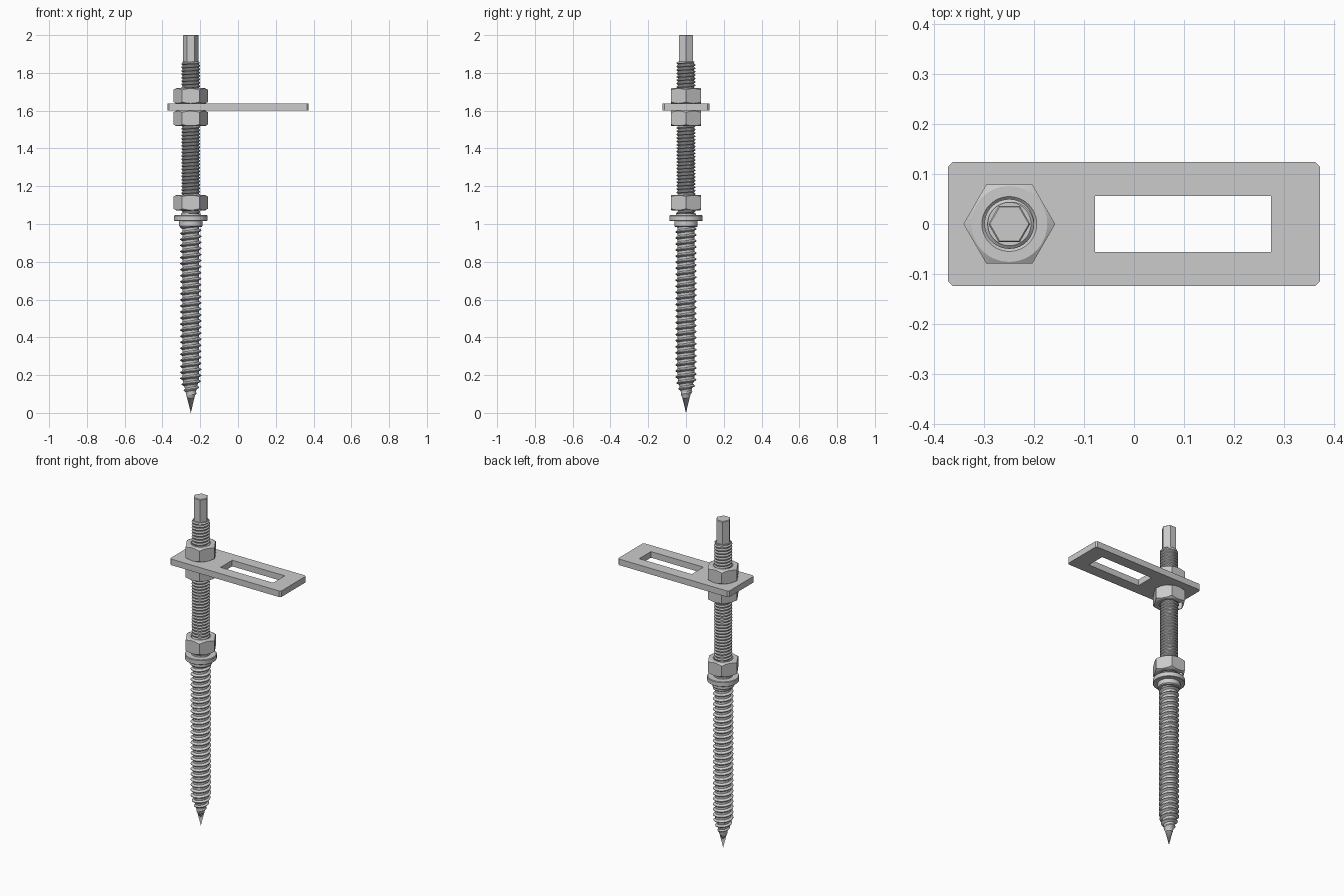
import bpy, bmesh, math
from mathutils import Matrix

if "Cube" in bpy.data.objects:
    bpy.data.objects.remove(bpy.data.objects["Cube"])

AX = -0.25  # x position of the bolt axis


def make_object(name, verts, faces, loc=(AX, 0, 0), smooth=True):
    me = bpy.data.meshes.new(name)
    me.from_pydata(verts, [], faces)
    bm = bmesh.new()
    bm.from_mesh(me)
    bmesh.ops.remove_doubles(bm, verts=bm.verts, dist=1e-6)
    bmesh.ops.recalc_face_normals(bm, faces=bm.faces)
    bm.to_mesh(me)
    bm.free()
    ob = bpy.data.objects.new(name, me)
    ob.location = loc
    bpy.context.collection.objects.link(ob)
    if smooth:
        activate(ob)
        bpy.ops.object.shade_smooth_by_angle(angle=math.radians(30))
    return ob


def activate(ob):
    bpy.ops.object.select_all(action='DESELECT')
    ob.select_set(True)
    bpy.context.view_layer.objects.active = ob


def lathe(name, profile, n=48, closed=False, smooth=True):
    """Revolve (radius, z) points; closed joins the last point to the first."""
    m = len(profile)
    verts = [(r * math.cos(math.tau * i / n), r * math.sin(math.tau * i / n), z)
             for i in range(n) for r, z in profile]
    faces = []
    for i in range(n):
        a, b = i * m, (i + 1) % n * m
        for j in range(m if closed else m - 1):
            k = (j + 1) % m
            faces.append((a + j, b + j, b + k, a + k))
    return make_object(name, verts, faces, smooth=smooth)


def thread(name, z0, z1, pitch, profile, core, depth, n=32):
    """Helical skin; profile = (fraction of pitch, fraction of depth)."""
    steps = int(((z1 - z0) / pitch + 1) * n)
    m = len(profile)
    verts, faces = [], []
    for i in range(steps + 1):
        t = math.tau * i / n
        for f, h in profile:
            z = min(max(z0 + pitch * (i / n + f - 1), z0), z1)
            r = core(z) + h * depth(z)
            verts.append((r * math.cos(t), r * math.sin(t), z))
    for i in range(steps):
        for j in range(m - 1):
            a, b = i * m + j, (i + 1) * m + j
            faces.append((a, b, b + 1, a + 1))
    return make_object(name, verts, faces)


def clamp(v):
    return max(0.0, min(1.0, v))


# wood screw half: tapered core, pointed tip and coarse thread
def wood_core(z):
    return 0.044 * clamp(z / 0.18)


lathe("screw_core", [(0, 0), (0.0435, 0.18), (0.0435, 1.86), (0, 1.86)])
thread("wood_thread", 0.08, 1.0, 0.032,
       [(0, 0), (0.4, 0), (0.65, 1), (0.75, 1), (1, 0)],
       wood_core,
       lambda z: 0.012 * clamp((z - 0.08) / 0.06) * clamp((1.0 - z) / 0.01))

# machine half: fine thread
thread("machine_thread", 1.0, 1.86, 0.018,
       [(0, 0), (0.1, 0), (0.45, 1), (0.65, 1), (1, 0)],
       lambda z: 0.0425,
       lambda z: 0.0075 * clamp((z - 1.0) / 0.01) * clamp((1.86 - z) / 0.006))

# hexagonal drive end
lathe("hex_drive", [(0, 1.85), (0.042, 1.85), (0.042, 1.997), (0.039, 2.0), (0, 2.0)],
      n=6, smooth=False)

# sealing washer: flange disc over a smaller collar
lathe("sealing_washer", [(0.04, 0.985), (0.058, 0.985), (0.062, 0.99), (0.062, 1.017),
                         (0.086, 1.017), (0.088, 1.019), (0.088, 1.043),
                         (0.085, 1.047), (0.052, 1.047), (0.052, 1.056), (0.04, 1.056)])

# nuts: hex prism intersected with a chamfered, bored blank
H = 0.082
nut = lathe("lower_nut", [(0, 0), (0.092, 0), (0.092, H), (0, H)], n=6, smooth=False)
blank = lathe("nut_blank", [(0.046, 0.009), (0.055, 0), (0.076, 0), (0.1, 0.014),
                            (0.1, H - 0.014), (0.076, H), (0.055, H), (0.046, H - 0.009)],
              closed=True, smooth=False)
mod = nut.modifiers.new("chamfer", 'BOOLEAN')
mod.operation, mod.solver, mod.object = 'INTERSECT', 'EXACT', blank
activate(nut)
bpy.ops.object.modifier_apply(modifier=mod.name)
bpy.data.objects.remove(blank)
nut.location.z = 1.072
for name, z in (("plate_nut_below", 1.518), ("plate_nut_above", 1.637)):
    ob = bpy.data.objects.new(name, nut.data)
    ob.location = (AX, 0, z)
    bpy.context.collection.objects.link(ob)

# mounting plate with clipped corners, slot and bolt hole
X, Y, C = 0.373, 0.124, 0.009
outline = [(X - C, -Y), (X, -Y + C), (X, Y - C), (X - C, Y),
           (C - X, Y), (-X, Y - C), (-X, C - Y), (C - X, -Y)]
slot = [(-0.078, -0.056), (0.275, -0.056), (0.275, 0.056), (-0.078, 0.056)]
hole = [(AX + 0.052 * math.cos(math.tau * i / 32), 0.052 * math.sin(math.tau * i / 32))
        for i in range(32)]
cu = bpy.data.curves.new("mounting_plate", 'CURVE')
cu.dimensions, cu.fill_mode, cu.extrude = '2D', 'BOTH', 0.0185
for pts in (outline, slot, hole):
    sp = cu.splines.new('POLY')
    sp.points.add(len(pts) - 1)
    for p, (x, y) in zip(sp.points, pts):
        p.co = (x, y, 0, 1)
    sp.use_cyclic_u = True
plate = bpy.data.objects.new("mounting_plate", cu)
plate.location.z = 1.6185
bpy.context.collection.objects.link(plate)
activate(plate)
bpy.ops.object.convert(target='MESH')
bpy.ops.object.shade_flat()
